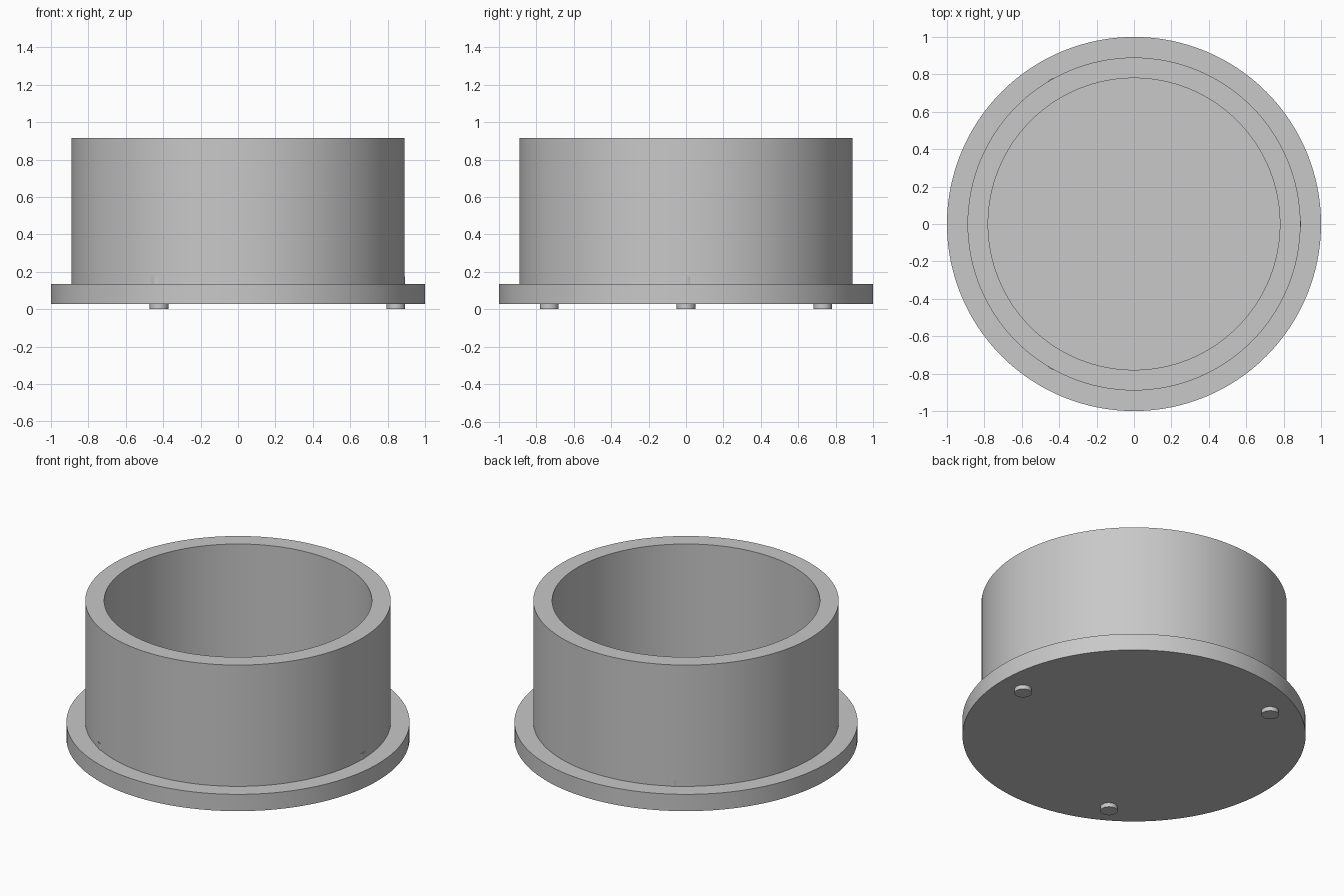
import bpy
import math

if "Cube" in bpy.data.objects:
    bpy.data.objects.remove(bpy.data.objects["Cube"])

SEGMENTS = 128
FLANGE_BOTTOM, FLANGE_TOP, RIM_TOP = 0.027, 0.135, 0.915
FLANGE_R, OUTER_R, INNER_R = 1.0, 0.89, 0.78
PEG_R, PEG_TOP, PEG_RING = 0.05, 0.175, 0.844

grey = bpy.data.materials.new("light_grey")
grey.use_nodes = True
colour = (0.58, 0.58, 0.58, 1)
grey.diffuse_color = colour
grey.node_tree.nodes["Principled BSDF"].inputs["Base Color"].default_value = colour


def lathe(name, profile, segments, location=(0, 0, 0)):
    """Revolve an (r, z) profile around z and cap both ends."""
    verts, faces = [], []
    for r, z in profile:
        for i in range(segments):
            a = math.tau * i / segments
            verts.append((r * math.cos(a), r * math.sin(a), z))
    for ring in range(len(profile) - 1):
        low, high = ring * segments, (ring + 1) * segments
        for i in range(segments):
            j = (i + 1) % segments
            faces.append((low + i, low + j, high + j, high + i))
    last = (len(profile) - 1) * segments
    faces.append(tuple(reversed(range(segments))))
    faces.append(tuple(range(last, last + segments)))
    mesh = bpy.data.meshes.new(name)
    mesh.from_pydata(verts, [], faces)
    mesh.materials.append(grey)
    obj = bpy.data.objects.new(name, mesh)
    obj.location = location
    bpy.context.collection.objects.link(obj)
    bpy.ops.object.select_all(action="DESELECT")
    obj.select_set(True)
    bpy.context.view_layer.objects.active = obj
    bpy.ops.object.shade_smooth_by_angle(angle=math.radians(30))
    return obj


# Round cup with a wide base flange, thick wall and flat inner floor
lathe("flanged_cup", [
    (FLANGE_R, FLANGE_BOTTOM),
    (FLANGE_R, FLANGE_TOP),
    (OUTER_R, FLANGE_TOP),
    (OUTER_R, RIM_TOP),
    (INNER_R, RIM_TOP),
    (INNER_R, FLANGE_TOP),
], SEGMENTS)

# Three pegs set through the flange, which stand out below as feet
for n in range(3):
    a = math.tau * n / 3
    lathe(f"foot_peg_{n + 1}", [(PEG_R, 0), (PEG_R, PEG_TOP)], 32,
          (PEG_RING * math.cos(a), PEG_RING * math.sin(a), 0))
